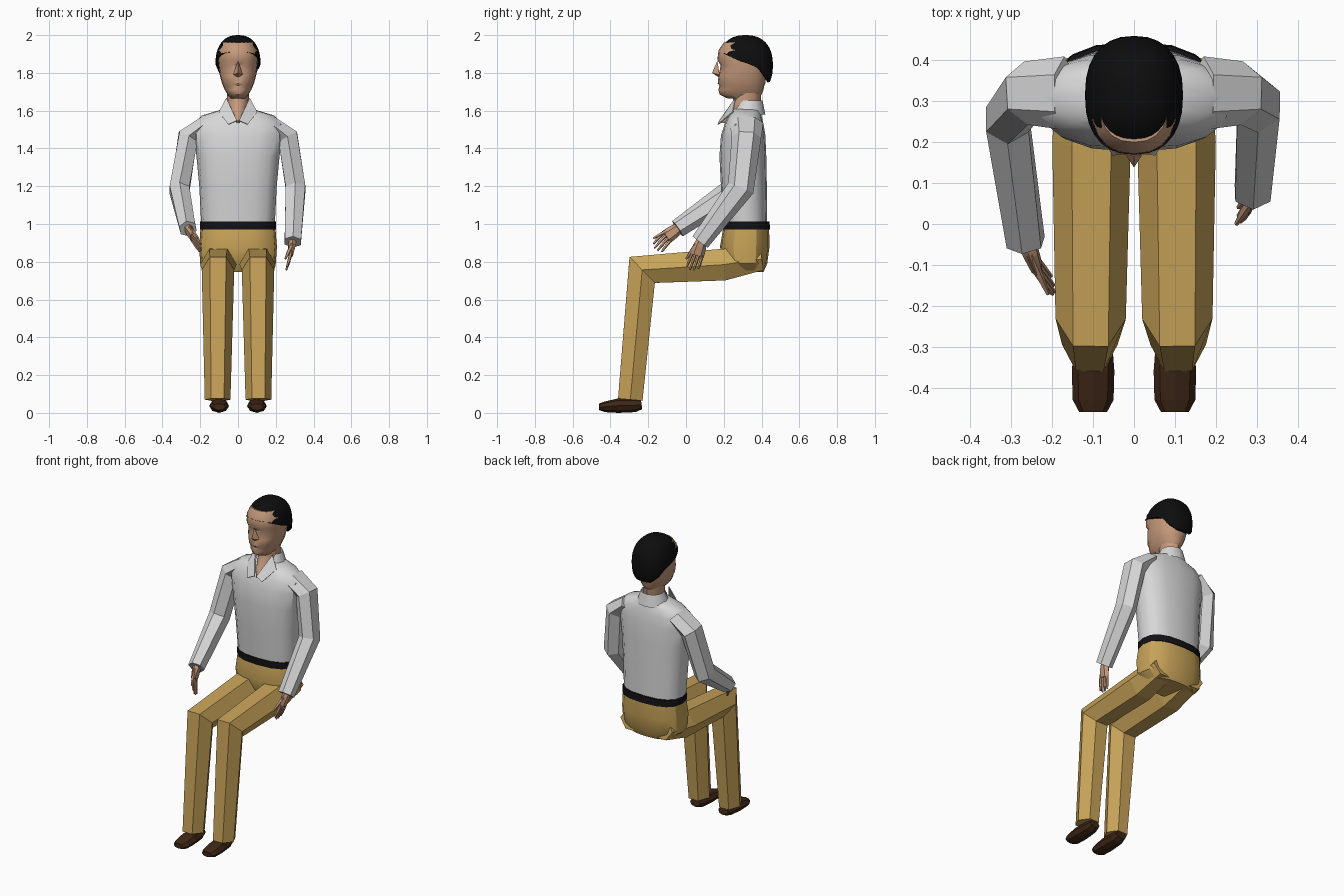
import bpy, bmesh, math
from mathutils import Vector

cube = bpy.data.objects.get("Cube")
if cube:
    bpy.data.objects.remove(cube, do_unlink=True)


def material(name, rgb):
    m = bpy.data.materials.new(name)
    m.use_nodes = True
    m.diffuse_color = (*rgb, 1)
    m.node_tree.nodes["Principled BSDF"].inputs["Base Color"].default_value = (*rgb, 1)
    return m


SHIRT = material("light grey cloth", (0.68, 0.68, 0.68))
TROUSERS = material("tan cloth", (0.58, 0.37, 0.1))
SKIN = material("skin", (0.56, 0.32, 0.2))
HAIR = material("black hair", (0.004, 0.004, 0.004))
BELT = material("black leather", (0.006, 0.006, 0.007))
SHOE = material("dark brown leather", (0.05, 0.02, 0.008))


def finish(name, bm, mat, smooth=None):
    bmesh.ops.recalc_face_normals(bm, faces=bm.faces)
    me = bpy.data.meshes.new(name)
    bm.to_mesh(me)
    bm.free()
    me.materials.append(mat)
    ob = bpy.data.objects.new(name, me)
    bpy.context.collection.objects.link(ob)
    if smooth:
        bpy.ops.object.select_all(action='DESELECT')
        ob.select_set(True)
        bpy.context.view_layer.objects.active = ob
        bpy.ops.object.shade_smooth_by_angle(angle=math.radians(smooth))
    return ob


def skin_rings(bm, rings, caps=True):
    loops = [[bm.verts.new(p) for p in r] for r in rings]
    n = len(loops[0])
    for a, b in zip(loops, loops[1:]):
        for i in range(n):
            j = (i + 1) % n
            bm.faces.new((a[i], a[j], b[j], b[i]))
    if caps:
        bm.faces.new(loops[0])
        bm.faces.new(loops[-1])


def power(v, e):
    return math.copysign(abs(v) ** e, v)


def body(name, levels, mat, n=16, e=0.8, smooth=35, caps=True):
    """Stack of rounded sections: (z, half width, front y, back y)."""
    bm = bmesh.new()
    rings = []
    for z, rx, yf, yb in levels:
        ring = []
        for k in range(n):
            a = math.tau * k / n
            ring.append((rx * power(math.cos(a), e),
                         (yf + yb) / 2 + (yb - yf) / 2 * power(math.sin(a), e), z))
        rings.append(ring)
    skin_rings(bm, rings, caps)
    return finish(name, bm, mat, smooth)


def add_limb(bm, path, wide_axis, n=6):
    """Faceted tube: path of (point, half width, half thickness)."""
    pts = [Vector(p[0]) for p in path]
    dirs = [(b - a).normalized() for a, b in zip(pts, pts[1:])]
    rings = []
    for i, (p, w, h) in enumerate(path):
        t = (dirs[max(i - 1, 0)] + dirs[min(i, len(dirs) - 1)]).normalized()
        u = Vector(wide_axis)
        u = (u - t * u.dot(t)).normalized()
        v = t.cross(u)
        k = h / math.sin(math.pi / 3) if n == 6 else h
        rings.append([pts[i] + u * w * math.cos(math.tau * j / n)
                      + v * k * math.sin(math.tau * j / n) for j in range(n)])
    skin_rings(bm, rings)


def limb(name, path, wide_axis, mat, n=6):
    bm = bmesh.new()
    add_limb(bm, path, wide_axis, n)
    return finish(name, bm, mat)


# Shirt, belt and seat of the trousers
body("shirt_torso", [(1.0, .195, .2, .43), (1.2, .205, .185, .428),
                     (1.36, .22, .177, .425), (1.47, .235, .185, .42),
                     (1.53, .24, .205, .41), (1.575, .19, .225, .4),
                     (1.61, .075, .25, .39)], SHIRT)
body("belt", [(.972, .2, .193, .445), (1.014, .2, .193, .442)], BELT)
body("trouser_seat", [(.98, .198, .197, .44), (.88, .206, .18, .442),
                      (.79, .2, .2, .43), (.745, .15, .23, .41)], TROUSERS, smooth=25)

# Neck with the skin showing in the open collar
body("neck", [(1.73, .058, .25, .4), (1.64, .06, .25, .395),
              (1.60, .055, .22, .38), (1.535, .006, .183, .23)], SKIN, n=12, e=1)

# Collar band and two turned-down points
body("collar_band", [(1.58, .1, .235, .42), (1.655, .07, .275, .405)], SHIRT,
     n=12, e=1, caps=False)
for side, s in (("left", 1), ("right", -1)):
    bm = bmesh.new()
    pts = [(.06, .265, 1.665), (.004, .18, 1.545), (.05, .172, 1.525), (.1, .25, 1.59)]
    bm.faces.new([bm.verts.new((s * x, y, z)) for x, y, z in pts])
    flap = finish(side + "_collar_point", bm, SHIRT)
    flap.modifiers.new("thickness", 'SOLIDIFY').thickness = .006

# Head with recessed eyes and mouth
body("head", [(1.665, .04, .22, .38), (1.685, .055, .178, .4), (1.71, .07, .172, .41),
              (1.733, .08, .177, .415), (1.745, .085, .168, .42), (1.79, .097, .173, .425),
              (1.84, .103, .184, .43), (1.868, .106, .166, .43), (1.92, .106, .172, .43),
              (1.96, .085, .2, .4)], SKIN, n=20, e=.85, smooth=40)
bm = bmesh.new()
bridge, tip, base = [bm.verts.new(p) for p in
                     ((0, .166, 1.865), (0, .138, 1.8), (0, .175, 1.775))]
wings = [bm.verts.new((s * .026, .178, 1.79)) for s in (1, -1)]
for w in wings:
    bm.faces.new((bridge, tip, w))
    bm.faces.new((tip, base, w))
finish("nose", bm, SKIN)


# Hair: a rounded cap cut along a hairline sloping down to the nape
def hairline(y):
    knots = [(.1, 1.915), (.18, 1.91), (.28, 1.865), (.38, 1.83), (.43, 1.75), (.5, 1.75)]
    for (y0, z0), (y1, z1) in zip(knots, knots[1:]):
        if y <= y1:
            return z0 + (z1 - z0) * (y - y0) / (y1 - y0)
    return knots[-1][1]


bm = bmesh.new()
bmesh.ops.create_uvsphere(bm, u_segments=28, v_segments=24, radius=1)
for v in bm.verts:
    x, y, z = (power(c, .85) for c in v.co)
    y = .315 + .145 * y
    z = 1.84 + .16 * z
    v.co = (.12 * x, y, max(z, hairline(y)))
bmesh.ops.remove_doubles(bm, verts=bm.verts, dist=.0005)
finish("hair", bm, HAIR, 40)

# Legs and shoes, mirrored
for side, s in (("left", 1), ("right", -1)):
    limb(side + "_trouser_leg",
         [((s * .1, .4, .815), .085, .06), ((s * .104, .2, .785), .096, .084),
          ((s * .106, -.232, .757), .086, .096), ((s * .108, -.295, .07), .068, .065)],
         (1, 0, 0), TROUSERS)
    limb(side + "_shoe",
         [((s * .1, -.235, .045), .036, .025), ((s * .1, -.27, .04), .045, .036),
          ((s * .1, -.36, .038), .052, .038), ((s * .1, -.43, .032), .05, .028),
          ((s * .1, -.46, .032), .034, .017)], (1, 0, 0), SHOE, n=8)

# Sleeves, bent differently on each side
sleeves = {"left": (1, (.305, .29, 1.19), (.29, .075, .905)),
           "right": (-1, (-.31, .255, 1.18), (-.265, -.045, .975))}
for side, (s, elbow, wrist) in sleeves.items():
    limb(side + "_sleeve",
         [((s * .17, .32, 1.535), .09, .04), ((s * .264, .32, 1.46), .078, .055),
          (elbow, .072, .052), (wrist, .05, .043)], (0, 1, 0), SHIRT)


# Hands: palm, four fingers and a thumb
def hand(name, wrist, knuckle, tip, wide, thumb):
    wrist, knuckle, tip = Vector(wrist), Vector(knuckle), Vector(tip)
    d = (tip - wrist).normalized()
    u = Vector(wide)
    u = (u - d * u.dot(d)).normalized()
    bm = bmesh.new()
    add_limb(bm, [(wrist, .026, .02), (wrist.lerp(knuckle, .5), .036, .018),
                  (knuckle, .038, .013)], u)
    for k in range(4):
        off = u * (.027 - .018 * k)
        end = tip + off * 1.1 - d * (.018, .004, 0, .012)[k]
        bend = (knuckle + tip) / 2 + off * 1.1
        add_limb(bm, [(knuckle + off - d * .01, .009, .009), (bend, .008, .008),
                      (end, .005, .005)], u, 5)
    start = wrist.lerp(knuckle, .4) - u * .02
    thumb = Vector(thumb)
    add_limb(bm, [(start, .014, .012), (start.lerp(thumb, .55), .011, .01),
                  (thumb, .005, .005)], u, 5)
    finish(name, bm, SKIN)


hand("left_hand", (.29, .085, .92), (.278, .058, .835), (.255, .03, .755),
     (0, 1, 0), (.25, .0, .815))
hand("right_hand", (-.268, -.03, .985), (-.238, -.105, .93), (-.195, -.16, .865),
     (0, .6, -.8), (-.21, -.172, .925))
